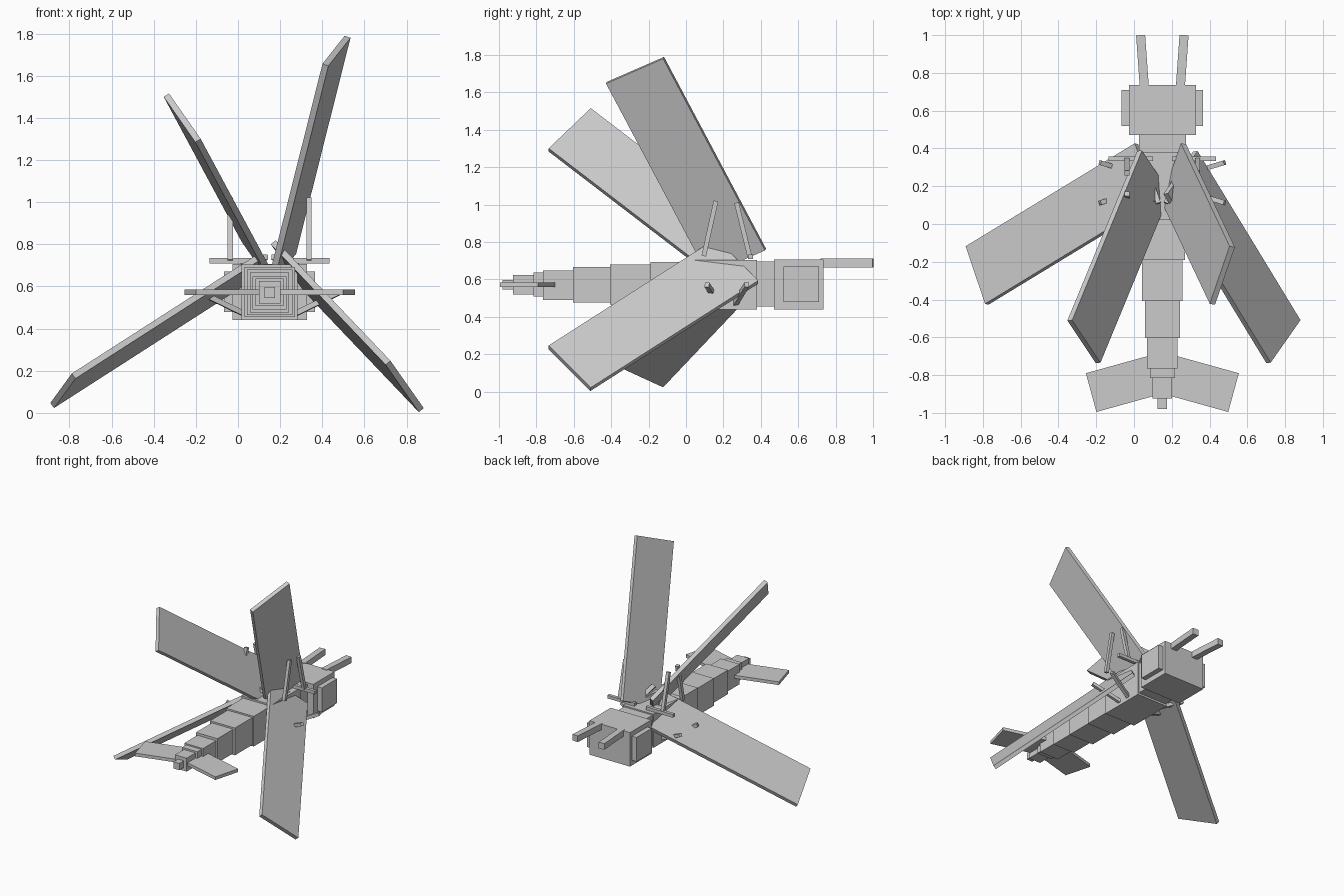
import bpy, bmesh
from mathutils import Vector

if "Cube" in bpy.data.objects:
    bpy.data.objects.remove(bpy.data.objects["Cube"])

CX = 0.15  # body centre line


def make(name, verts, faces):
    mesh = bpy.data.meshes.new(name)
    mesh.from_pydata(verts, [], faces)
    bm = bmesh.new()
    bm.from_mesh(mesh)
    bmesh.ops.recalc_face_normals(bm, faces=bm.faces)
    bm.to_mesh(mesh)
    bm.free()
    ob = bpy.data.objects.new(name, mesh)
    bpy.context.collection.objects.link(ob)
    return ob


def slab(name, corner, a, b, c):
    """Box from one corner and three edge vectors."""
    o, a, b, c = map(Vector, (corner, a, b, c))
    verts = [o + i * a + j * b + k * c for i in (0, 1) for j in (0, 1) for k in (0, 1)]
    faces = [(0, 1, 3, 2), (4, 6, 7, 5), (0, 4, 5, 1), (2, 3, 7, 6), (0, 2, 6, 4), (1, 5, 7, 3)]
    return make(name, verts, faces)


def box(name, x0, x1, y0, y1, z0, z1):
    return slab(name, (x0, y0, z0), (x1 - x0, 0, 0), (0, y1 - y0, 0), (0, 0, z1 - z0))


def bar(name, p, q, t):
    """Square bar between two points."""
    p, q = Vector(p), Vector(q)
    d = (q - p).normalized()
    ref = Vector((0, 0, 1)) if abs(d.z) < 0.8 else Vector((1, 0, 0))
    u = d.cross(ref).normalized() * t
    v = d.cross(u).normalized() * t
    return slab(name, p - u / 2 - v / 2, q - p, u, v)


def plate(name, root, tip, tip2, t):
    """Flat wing: leading edge root-tip, width tip-tip2, centred thickness."""
    root, tip, tip2 = map(Vector, (root, tip, tip2))
    n = (tip - root).cross(tip2 - tip).normalized() * t
    return slab(name, root - n / 2, tip - root, tip2 - tip, n)


# Body sections, head to tail: half width, y range, z range
sections = [
    ("head", 0.177, 0.47, 0.735, 0.44, 0.707),
    ("neck", 0.124, 0.38, 0.47, 0.455, 0.695),
    ("thorax", 0.133, 0.02, 0.38, 0.44, 0.705),
    ("abdomen_1", 0.12, -0.19, 0.02, 0.455, 0.692),
    ("abdomen_2", 0.108, -0.407, -0.19, 0.465, 0.68),
    ("abdomen_3", 0.093, -0.603, -0.407, 0.477, 0.667),
    ("abdomen_4", 0.081, -0.765, -0.603, 0.49, 0.648),
    ("tail_1", 0.066, -0.815, -0.765, 0.508, 0.638),
    ("tail_2", 0.051, -0.925, -0.815, 0.52, 0.625),
    ("tail_tip", 0.025, -0.98, -0.925, 0.545, 0.598),
]
for name, w, y0, y1, z0, z1 in sections:
    box(name, CX - w, CX + w, y0, y1, z0, z1)

for s, side in ((-1, "left"), (1, "right")):
    def at(off, y, z):
        return (CX + s * off, y, z)

    # Eyes and antennae
    box("eye_" + side, *sorted((CX + s * 0.17, CX + s * 0.216)), 0.52, 0.71, 0.48, 0.67)
    bar("antenna_" + side, at(0.095, 0.72, 0.687), at(0.115, 1.0, 0.687), 0.048)
    # Tail fins
    slab("tail_fin_" + side, at(0.405, -0.79, 0.56), (-s * 0.35, 0.097, 0),
         (-s * 0.056, -0.205, 0), (0, 0, 0.025))
    # Legs: low pair, raised pair and cross bars
    bar("low_front_leg_" + side, at(0.11, 0.26, 0.465), at(0.33, 0.325, 0.572), 0.025)
    bar("low_rear_leg_" + side, at(0.11, 0.18, 0.465), at(0.33, 0.112, 0.572), 0.025)
    bar("raised_front_leg_" + side, at(0.187, 0.34, 0.725), at(0.187, 0.27, 1.01), 0.025)
    bar("raised_rear_leg_" + side, at(0.187, 0.095, 0.725), at(0.187, 0.16, 1.02), 0.025)
    bar("cross_bar_" + side, at(0.05, 0.345, 0.722), at(0.285, 0.345, 0.722), 0.025)
    bar("leg_joint_" + side, at(0.065, 0.24, 0.715), at(0.02, 0.11, 0.74), 0.025)

# Wings
plate("lower_left_wing", (0.013, 0.425, 0.61), (-0.882, -0.12, 0.035), (-0.78, -0.425, 0.175), 0.03)
plate("lower_right_wing", (0.325, 0.385, 0.585), (0.87, -0.51, 0.013), (0.712, -0.735, 0.238), 0.03)
plate("upper_right_wing", (0.262, 0.425, 0.76), (0.52, -0.12, 1.785), (0.415, -0.425, 1.652), 0.03)
plate("upper_left_wing", (0.03, 0.388, 0.82), (-0.34, -0.51, 1.508), (-0.19, -0.735, 1.293), 0.03)
